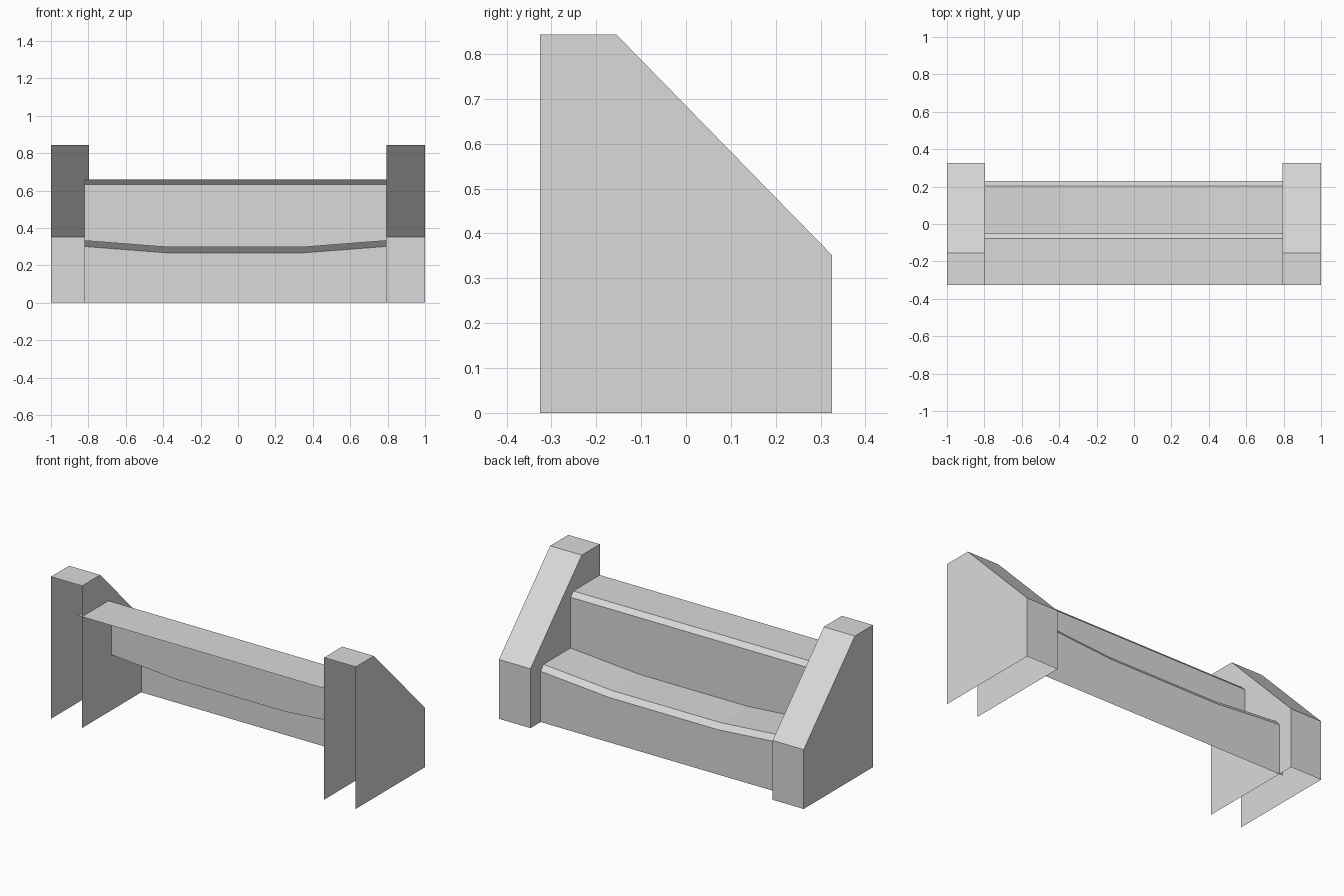
import bpy
import bmesh

cube = bpy.data.objects.get("Cube")
if cube:
    bpy.data.objects.remove(cube)

grey = bpy.data.materials.new("plain grey")
grey.use_nodes = True
colour = (0.7, 0.7, 0.7, 1)
grey.diffuse_color = colour
grey.node_tree.nodes["Principled BSDF"].inputs["Base Color"].default_value = colour


def finish(name, bm):
    mesh = bpy.data.meshes.new(name)
    bm.to_mesh(mesh)
    bm.free()
    mesh.materials.append(grey)
    obj = bpy.data.objects.new(name, mesh)
    bpy.context.collection.objects.link(obj)
    return obj


def loft(bm, sections):
    """Join open (y, z) profiles placed at successive x positions."""
    rows = [[bm.verts.new((x, y, z)) for y, z in profile] for x, profile in sections]
    for a, b in zip(rows, rows[1:]):
        for i in range(len(a) - 1):
            bm.faces.new((a[i], b[i], b[i + 1], a[i + 1]))
    return rows


FRONT, BACK = -0.325, 0.325

# End walls: hollow shells, open at the front and underneath
wall_profile = [(FRONT, 0.843), (-0.155, 0.843), (BACK, 0.352), (BACK, 0)]
for name, x0, x1 in (("right_end_wall", -1, -0.796), ("left_end_wall", 0.793, 1)):
    bm = bmesh.new()
    near, far = loft(bm, [(x0, wall_profile), (x1, wall_profile)])
    for row, flip in ((near, False), (far, True)):
        foot = bm.verts.new((row[0].co.x, FRONT, 0))
        loop = row + [foot]
        bm.faces.new(loop[::-1] if flip else loop)
    finish(name, bm)

BEAM_START, BEAM_END = -0.822, 0.793

# Upper tier: flat top, bevelled lip and riser
upper = [(FRONT, 0.66), (-0.077, 0.66), (-0.05, 0.633), (-0.05, 0.297)]
bm = bmesh.new()
# The riser foot follows the sag of the lower tread
stations = [(BEAM_START, 0.332), (-0.37, 0.297), (0.34, 0.297), (BEAM_END, 0.332)]
loft(bm, [(x, upper[:3] + [(-0.05, z)]) for x, z in stations])
finish("upper_tier", bm)

# Lower tier: tread sagging in the middle, bevelled lip and riser
bm = bmesh.new()
loft(bm, [(x, [(-0.05, z), (0.203, z), (0.23, z - 0.031), (0.23, 0)])
          for x, z in stations])
finish("lower_tier", bm)
